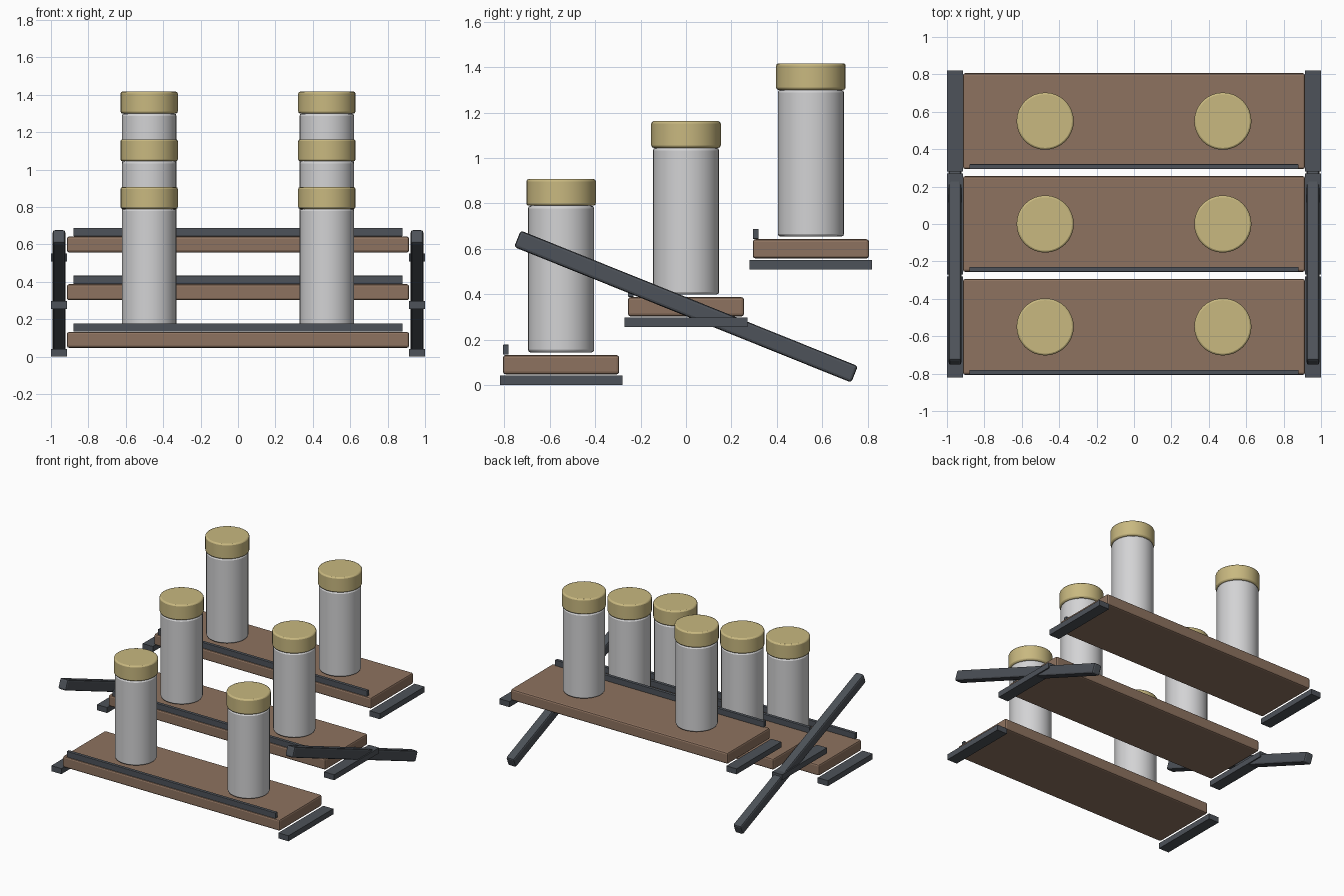
import bpy
import math

default = bpy.data.objects.get("Cube")
if default:
    bpy.data.objects.remove(default, do_unlink=True)


def make_material(name, rgb):
    mat = bpy.data.materials.new(name)
    mat.use_nodes = True
    mat.diffuse_color = (*rgb, 1)
    mat.node_tree.nodes["Principled BSDF"].inputs["Base Color"].default_value = (*rgb, 1)
    return mat


WOOD = make_material("brown_wood", (0.27, 0.17, 0.115))
METAL = make_material("dark_metal", (0.075, 0.085, 0.1))
GLASS = make_material("pale_grey_jar", (0.65, 0.65, 0.66))
LID = make_material("tan_lid", (0.58, 0.48, 0.215))


def finish(obj, name, mat, bevel, segments):
    obj.name = name
    obj.data.materials.append(mat)
    if bevel:
        mod = obj.modifiers.new("rounded_edges", "BEVEL")
        mod.width = bevel
        mod.segments = segments
        mod.limit_method = "ANGLE"
        mod.angle_limit = math.radians(40)
    return obj


def box(name, mat, centre, size, bevel=0, tilt=0):
    bpy.ops.mesh.primitive_cube_add(size=1, location=centre, rotation=(tilt, 0, 0))
    obj = bpy.context.object
    obj.scale = size
    bpy.ops.object.transform_apply(location=False, rotation=False, scale=True)
    return finish(obj, name, mat, bevel, 2)


def cylinder(name, mat, x, y, bottom, top, radius, bevel):
    bpy.ops.mesh.primitive_cylinder_add(vertices=32, radius=radius, depth=top - bottom,
                                        location=(x, y, (bottom + top) / 2))
    bpy.ops.object.shade_smooth_by_angle(angle=math.radians(30))
    return finish(bpy.context.object, name, mat, bevel, 2)


# Three stepped tiers, each with a board, front lip, end brackets and two jars
for tier in range(3):
    y = (tier - 1) * 0.55
    z = tier * 0.255
    n = tier + 1
    box(f"shelf_board_{n}", WOOD, (0, y, z + 0.09), (1.83, 0.512, 0.085), 0.012)
    box(f"front_lip_{n}", METAL, (0, y - 0.243, z + 0.156), (1.76, 0.025, 0.044), 0.002)
    for side, s in (("left", 1), ("right", -1)):
        box(f"{side}_bracket_{n}", METAL, (s * 0.957, y, z + 0.021), (0.085, 0.54, 0.042))
        x = s * 0.475
        cylinder(f"{side}_jar_{n}", GLASS, x, y, z + 0.144, z + 0.79, 0.146, 0.012)
        cylinder(f"{side}_lid_{n}", LID, x, y, z + 0.79, z + 0.907, 0.153, 0.01)

# Sloping side rails
for side, s in (("left", 1), ("right", -1)):
    box(f"{side}_rail", METAL, (s * 0.957, 0, 0.346), (0.067, 1.6, 0.078), 0.012,
        tilt=-math.radians(21.9))
